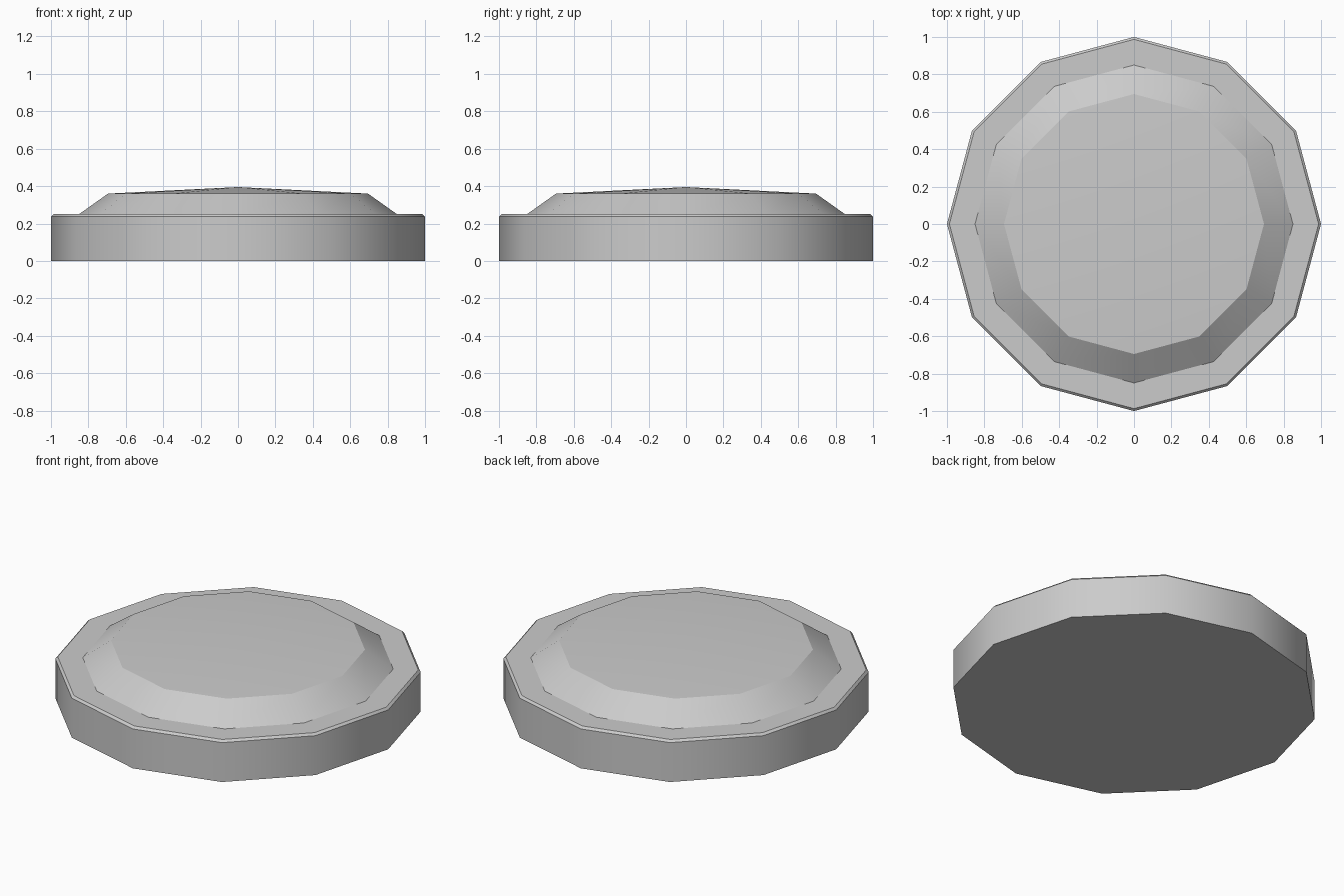
import bpy
import bmesh
import math

cube = bpy.data.objects.get("Cube")
if cube:
    bpy.data.objects.remove(cube, do_unlink=True)

SIDES = 12
# Outer profile as (radius, height), from the underside up to the shoulder
PROFILE = [(1.0, 0.0), (1.0, 0.237), (0.987, 0.25), (0.85, 0.25), (0.695, 0.36)]
APEX = 0.395

# Plain grey finish
grey = bpy.data.materials.new("light_grey")
grey.use_nodes = True
colour = (0.6, 0.6, 0.6, 1.0)
grey.diffuse_color = colour
grey.node_tree.nodes["Principled BSDF"].inputs["Base Color"].default_value = colour

bm = bmesh.new()


def ring(radius, height):
    """One twelve-sided loop of vertices with a corner on each axis."""
    return [bm.verts.new((radius * math.cos(math.tau * i / SIDES),
                          radius * math.sin(math.tau * i / SIDES), height))
            for i in range(SIDES)]


# Side wall, bevelled rim, ledge and sloped shoulder
rings = [ring(r, z) for r, z in PROFILE]
for low, high in zip(rings, rings[1:]):
    for i in range(SIDES):
        j = (i + 1) % SIDES
        bm.faces.new((low[i], low[j], high[j], high[i]))

# Flat underside
bm.faces.new(rings[0][::-1])

# Shallow cone on top
tip = bm.verts.new((0, 0, APEX))
for i in range(SIDES):
    bm.faces.new((rings[-1][i], rings[-1][(i + 1) % SIDES], tip))

bm.normal_update()
mesh = bpy.data.meshes.new("domed_disc")
bm.to_mesh(mesh)
bm.free()
mesh.materials.append(grey)
disc = bpy.data.objects.new("domed_disc", mesh)
bpy.context.collection.objects.link(disc)

# Smooth around the disc, sharp between the steps
bpy.ops.object.select_all(action='DESELECT')
disc.select_set(True)
bpy.context.view_layer.objects.active = disc
bpy.ops.object.shade_smooth_by_angle(angle=math.radians(31))
